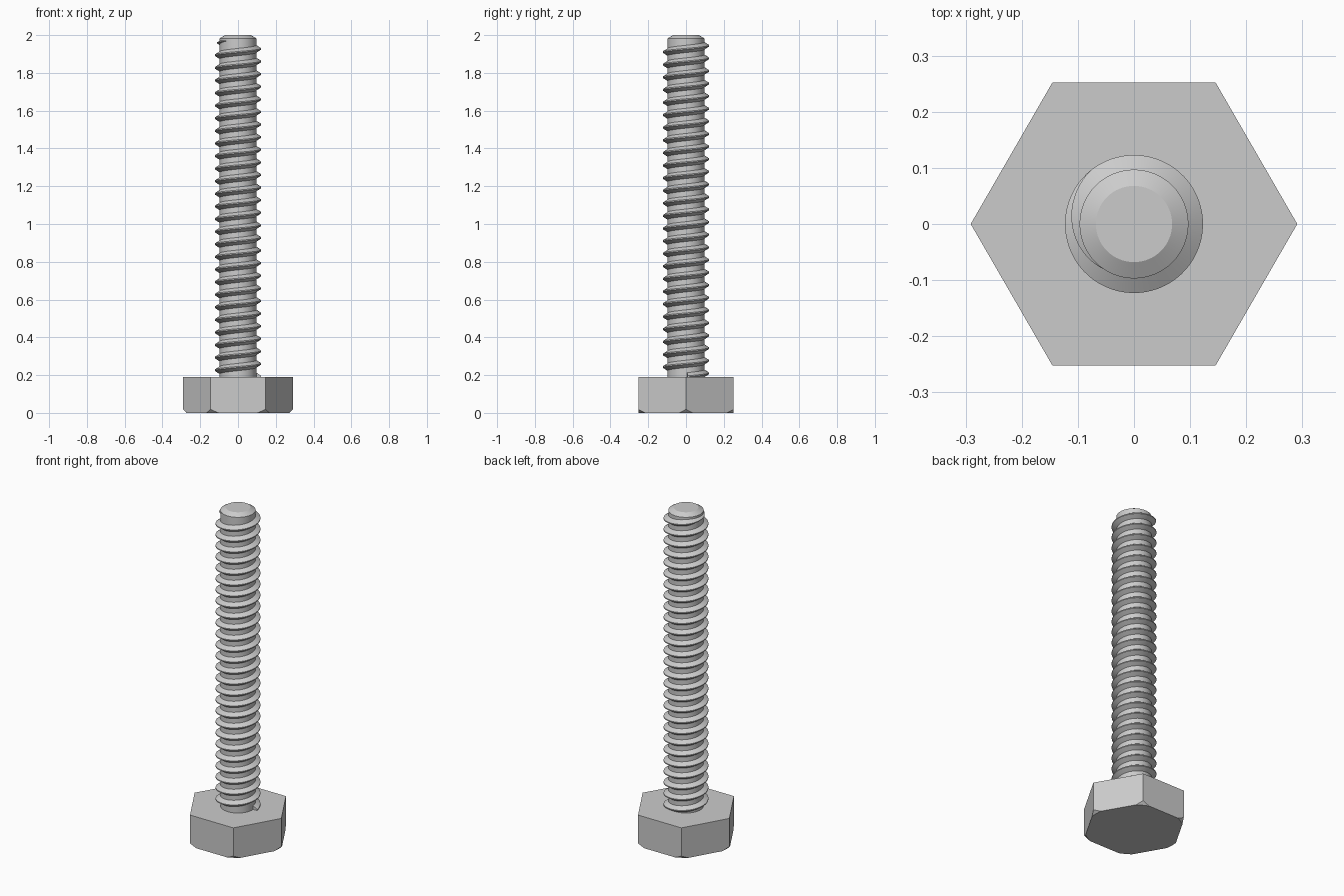
import bpy
import bmesh
from math import cos, sin, pi, radians

cube = bpy.data.objects.get("Cube")
if cube:
    bpy.data.objects.remove(cube, do_unlink=True)

HEAD_TOP = 0.19
CORE = 0.097        # root radius of the thread
CREST = 0.123       # outer radius of the thread
PITCH = 0.0667
STEPS = 64          # segments per turn

steel = bpy.data.materials.new("steel_grey")
steel.use_nodes = True
grey = (0.6, 0.6, 0.6, 1.0)
steel.diffuse_color = grey
steel.node_tree.nodes["Principled BSDF"].inputs["Base Color"].default_value = grey


def finish(name, bm):
    """Turn a bmesh into a named steel object."""
    bmesh.ops.recalc_face_normals(bm, faces=bm.faces)
    mesh = bpy.data.meshes.new(name)
    bm.to_mesh(mesh)
    bm.free()
    mesh.materials.append(steel)
    obj = bpy.data.objects.new(name, mesh)
    bpy.context.collection.objects.link(obj)
    return obj


def select_only(obj):
    bpy.ops.object.select_all(action='DESELECT')
    obj.select_set(True)
    bpy.context.view_layer.objects.active = obj


def smooth(obj):
    select_only(obj)
    bpy.ops.object.shade_smooth_by_angle(angle=radians(30))


def lathe(name, profile, sides):
    """Stack of rings from (radius, z) pairs, closed at both ends."""
    bm = bmesh.new()
    rings = [[bm.verts.new((r * cos(2 * pi * i / sides), r * sin(2 * pi * i / sides), z))
              for i in range(sides)] for r, z in profile]
    for low, high in zip(rings, rings[1:]):
        for i in range(sides):
            j = (i + 1) % sides
            bm.faces.new((low[i], low[j], high[j], high[i]))
    bm.faces.new(rings[0])
    bm.faces.new(rings[-1])
    return finish(name, bm)


# Hexagonal head, its lower corners trimmed by a cone
head = lathe("hex_head", [(0.291, 0), (0.291, HEAD_TOP)], 6)
cutter = lathe("chamfer_cutter", [(0.252, -0.02), (0.492, 0.22)], 96)
cutter.hide_render = True
trim = head.modifiers.new("corner_chamfer", 'BOOLEAN')
trim.operation = 'INTERSECT'
trim.solver = 'EXACT'
trim.object = cutter
select_only(head)
bpy.ops.object.modifier_apply(modifier=trim.name)
bpy.data.objects.remove(cutter, do_unlink=True)
smooth(head)

# Shank core with a bevelled tip
smooth(lathe("shank", [(CORE, HEAD_TOP - 0.03), (CORE, 1.983), (0.068, 2.0)], STEPS))

# Right-hand helical ridge, fading into the core near the tip
END = radians(240)
FADE = radians(110)
Z_REF = 1.927       # ridge height at angle zero on the last turn
TURNS = 26
section = [(0, -0.02), (1, -0.003), (1, 0.003), (0, 0.02)]
bm = bmesh.new()
rings = []
count = int(STEPS * (TURNS + END / (2 * pi)))
for k in range(count + 1):
    a = END - 2 * pi * (count - k) / STEPS
    grow = min(1.0, (END - a) / FADE)
    z = Z_REF + PITCH * a / (2 * pi)
    ring = []
    for out, dz in section:
        r = CORE - 0.001 + out * (CREST - CORE + 0.001) * grow
        ring.append(bm.verts.new((r * cos(a), r * sin(a), z + dz * max(grow, 0.15))))
    rings.append(ring)
for p, q in zip(rings, rings[1:]):
    for i in range(len(section)):
        j = (i + 1) % len(section)
        bm.faces.new((p[i], p[j], q[j], q[i]))
bm.faces.new(rings[0])
bm.faces.new(rings[-1])
smooth(finish("thread", bm))
